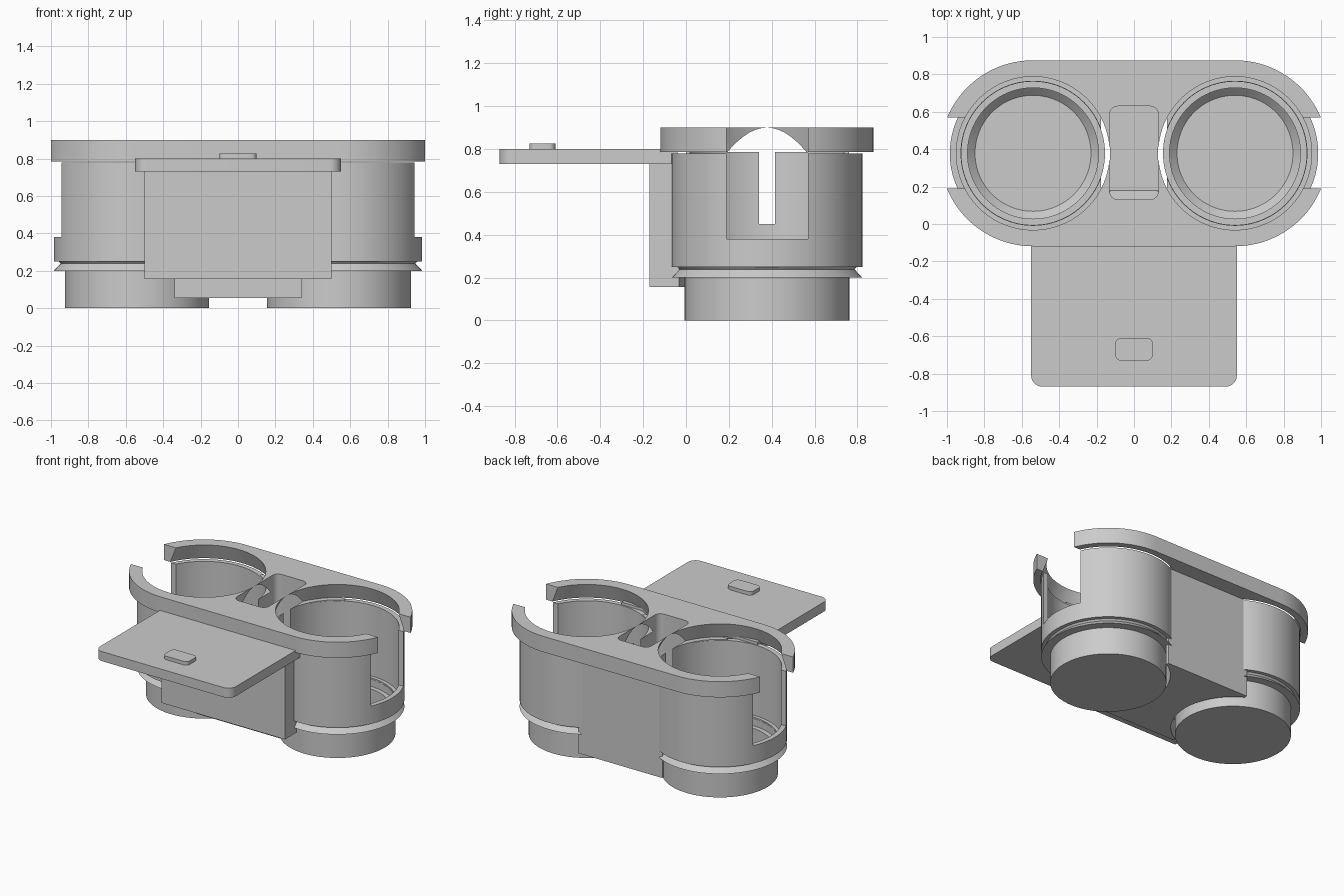
import bpy, bmesh, math
from mathutils import Vector

if "Cube" in bpy.data.objects:
    bpy.data.objects.remove(bpy.data.objects["Cube"])

GREY = bpy.data.materials.new("plain grey")
GREY.use_nodes = True
GREY.diffuse_color = (0.6, 0.6, 0.6, 1)
GREY.node_tree.nodes["Principled BSDF"].inputs["Base Color"].default_value = (0.6, 0.6, 0.6, 1)

CX, CY = 0.54, 0.378      # cup axis


def finish(bm, name):
    bmesh.ops.remove_doubles(bm, verts=bm.verts, dist=1e-5)
    bmesh.ops.recalc_face_normals(bm, faces=bm.faces)
    mesh = bpy.data.meshes.new(name)
    bm.to_mesh(mesh)
    bm.free()
    mesh.materials.append(GREY)
    obj = bpy.data.objects.new(name, mesh)
    bpy.context.collection.objects.link(obj)
    return obj


def prism(name, outline, z0, z1):
    """Extrude a flat outline from z0 to z1."""
    bm = bmesh.new()
    face = bm.faces.new([bm.verts.new((x, y, z0)) for x, y in outline])
    ext = bmesh.ops.extrude_face_region(bm, geom=[face])
    top = [g for g in ext["geom"] if isinstance(g, bmesh.types.BMVert)]
    bmesh.ops.translate(bm, verts=top, vec=(0, 0, z1 - z0))
    return finish(bm, name)


def rounded(x0, x1, y0, y1, r, steps=8):
    """Rounded rectangle outline."""
    pts = []
    for cx, cy, a in ((x1 - r, y1 - r, 0), (x0 + r, y1 - r, 90),
                      (x0 + r, y0 + r, 180), (x1 - r, y0 + r, 270)):
        for i in range(steps + 1):
            t = math.radians(a + 90 * i / steps)
            pts.append((cx + r * math.cos(t), cy + r * math.sin(t)))
    return pts


def box(name, x0, x1, y0, y1, z0, z1):
    return prism(name, [(x0, y0), (x1, y0), (x1, y1), (x0, y1)], z0, z1)


def lathe(name, profile, side, closed=True, steps=96):
    """Revolve an (r, z) profile round a cup axis."""
    bm = bmesh.new()
    vs = [bm.verts.new((CX * side + r, CY, z)) for r, z in profile]
    es = [bm.edges.new(p) for p in zip(vs, vs[1:] + vs[:1] if closed else vs[1:])]
    bmesh.ops.spin(bm, geom=vs + es, cent=(CX * side, CY, 0), axis=(0, 0, 1),
                   angle=2 * math.pi, steps=steps, use_merge=True)
    return finish(bm, name)


def cut(obj, *cutters):
    """Subtract each cutter from the object and discard the cutter."""
    for c in cutters:
        c.hide_render = True
        mod = obj.modifiers.new("cut", 'BOOLEAN')
        mod.object, mod.operation, mod.solver = c, 'DIFFERENCE', 'EXACT'
        bpy.context.view_layer.objects.active = obj
        bpy.ops.object.modifier_apply(modifier=mod.name)
        bpy.data.objects.remove(c)


def bore(side, r0, z0, r1, z1):
    return lathe("bore_cutter", [(0, z0), (r0, z0), (r1, z1), (0, z1)], side, False)


def notch(side, z0, z1):
    x0, x1 = sorted((side * 0.7, side * 1.2))
    return box("notch_cutter", x0, x1, 0.19, 0.57, z0, z1)


def pocket():
    return prism("pocket_cutter", rounded(-0.13, 0.13, 0.13, 0.63, 0.045), 0.45, 1.0)


parts = []

# Top plate: rounded ends, undercut cup openings, side notches, central pocket
plate = prism("top_plate", rounded(-1.037, 1.037, -0.119, 0.875, 0.4965, 32), 0.785, 0.9)
for s in (-1, 1):
    cut(plate, bore(s, 0.4535, 0.775, 0.4065, 0.91), notch(s, 0.7, 1.0))
cut(plate, pocket())
parts.append(plate)

# Body between the cups, with the front block that carries the tray
core = box("central_body", -0.34, 0.34, 0.0, 0.76, 0.055, 0.786)
block = box("front_block", -0.5, 0.5, -0.17, 0.06, 0.155, 0.735)
for part in (core, block):
    for s in (-1, 1):
        cut(part, bore(s, 0.412, 0.0, 0.412, 1.0))
    parts.append(part)
cut(core, pocket())

# Sloped strip along the front of the pocket floor
bm = bmesh.new()
sec = [(0.125, 0.45), (0.18, 0.45), (0.125, 0.52)]
ends = [[bm.verts.new((x, y, z)) for y, z in sec] for x in (-0.129, 0.129)]
for e in ends:
    bm.faces.new(e)
for i in range(3):
    j = (i + 1) % 3
    bm.faces.new((ends[0][i], ends[0][j], ends[1][j], ends[1][i]))
parts.append(finish(bm, "pocket_ramp"))

# Cups: notched sleeve, flared skirt and stepped base
for s, side in ((1, "left"), (-1, "right")):
    sleeve = lathe(side + "_cup_sleeve",
                   [(0.41, 0.25), (0.445, 0.25), (0.445, 0.78), (0.41, 0.78)], s)
    skirt = lathe(side + "_cup_skirt",
                  [(0.383, 0.2), (0.445, 0.2), (0.395, 0.252), (0.383, 0.252)], s)
    cut(sleeve, notch(s, 0.38, 1.0), box("inner_cutter", -0.177, 0.177, 0.12, 0.64, 0.1, 1.0))
    cut(skirt, box("inner_cutter", -0.177, 0.177, 0.12, 0.64, 0.1, 1.0))
    base = lathe(side + "_cup_base",
                 [(0, 0), (0.385, 0), (0.385, 0.2), (0.35, 0.2), (0.35, 0.08),
                  (0.31, 0.04), (0, 0.04)], s, False)
    # Ledge joining the sleeve to the skirt
    ledge = lathe(side + "_cup_ledge",
                  [(0.385, 0.235), (0.405, 0.235), (0.43, 0.262), (0.385, 0.262)], s)
    cut(ledge, box("inner_cutter", -0.177, 0.177, 0.12, 0.64, 0.1, 1.0))
    parts += [sleeve, skirt, base, ledge]

# Tray with its small raised button
parts.append(prism("tray", [(-0.55, -0.04)] + [p for p in rounded(-0.55, 0.55, -0.87, 0.3, 0.06)
                                               if p[1] < -0.5] + [(0.55, -0.04)], 0.73, 0.8))
parts.append(prism("tray_button", rounded(-0.1, 0.1, -0.73, -0.61, 0.03), 0.79, 0.826))

# Smooth round walls, keep hard edges
bpy.ops.object.select_all(action='DESELECT')
for p in parts:
    p.select_set(True)
bpy.context.view_layer.objects.active = parts[0]
bpy.ops.object.shade_smooth_by_angle(angle=math.radians(30))
